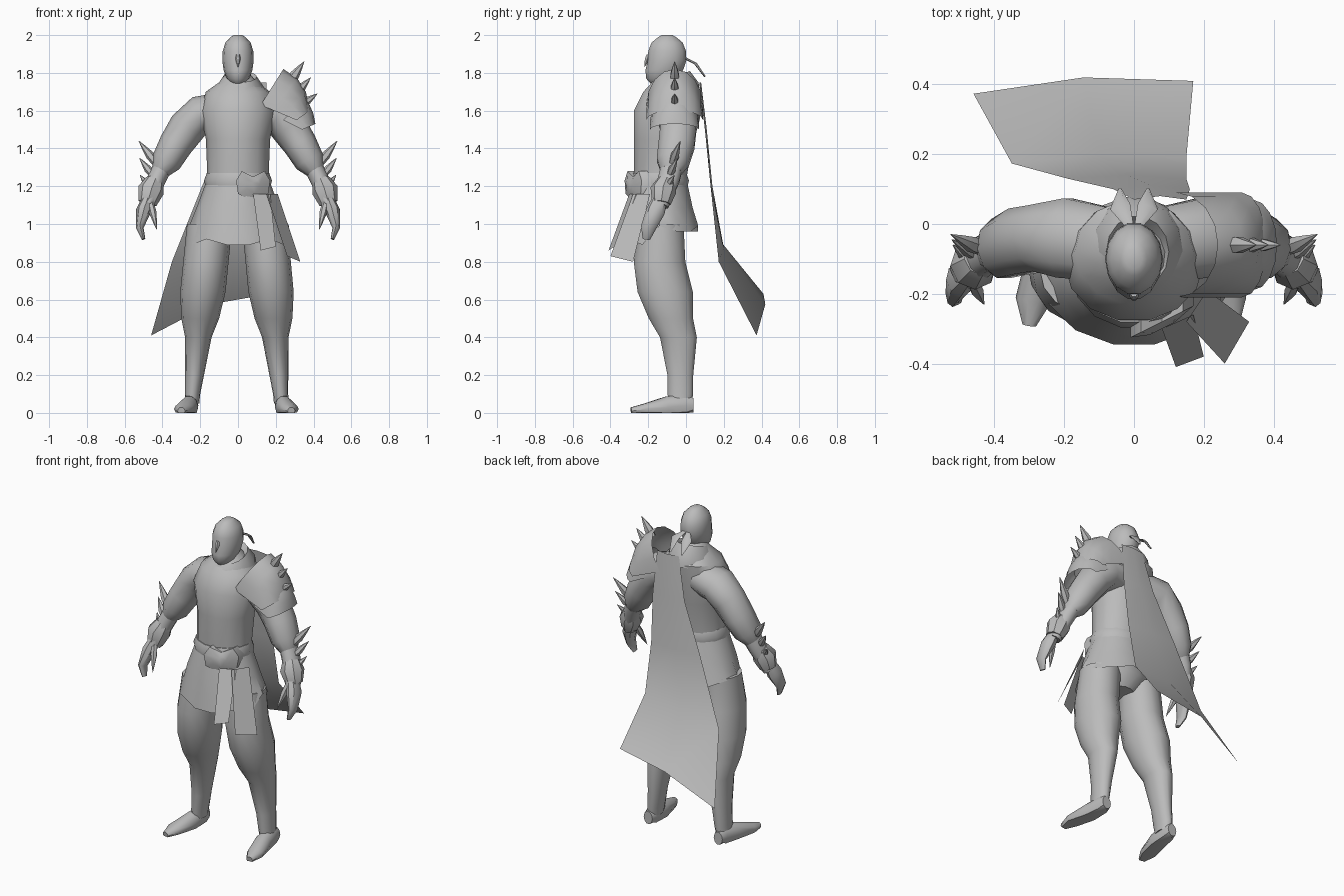
import bpy
import bmesh
from math import sin, cos, pi, radians
from mathutils import Vector

default_cube = bpy.data.objects.get("Cube")
if default_cube:
    bpy.data.objects.remove(default_cube, do_unlink=True)

grey = (.5, .5, .5, 1)
plain_grey = bpy.data.materials.new("plain grey")
plain_grey.use_nodes = True
plain_grey.diffuse_color = grey
plain_grey.node_tree.nodes["Principled BSDF"].inputs["Base Color"].default_value = grey


def loft(name, rows, closed=True, capped=True):
    """Skin a list of point rows into a smooth object with sharp creases."""
    bm = bmesh.new()
    grid = [[bm.verts.new(point) for point in row] for row in rows]
    count = len(grid[0])
    for lower, upper in zip(grid, grid[1:]):
        for i in range(count if closed else count - 1):
            following = (i + 1) % count
            bm.faces.new((lower[i], lower[following], upper[following], upper[i]))
    if closed and capped:
        bm.faces.new(grid[0])
        bm.faces.new(grid[-1])
    bmesh.ops.recalc_face_normals(bm, faces=bm.faces)
    mesh = bpy.data.meshes.new(name)
    bm.to_mesh(mesh)
    bm.free()
    mesh.materials.append(plain_grey)
    mesh.shade_smooth()
    mesh.set_sharp_from_angle(angle=radians(42))
    part = bpy.data.objects.new(name, mesh)
    bpy.context.collection.objects.link(part)


def ring(x, y, z, width, depth, tilt=0, sides=14):
    """Level ellipse, optionally rising towards the back."""
    turns = [2 * pi * i / sides for i in range(sides)]
    return [Vector((x + width * cos(turn), y + depth * sin(turn), z + tilt * sin(turn)))
            for turn in turns]


def tube(name, path, side=1, sides=10):
    """Elliptic tube along a path of (x, y, z, width, depth)."""
    centres = [Vector((x * side, y, z)) for x, y, z, width, depth in path]
    overall = (centres[-1] - centres[0]).normalized()
    reference = Vector((0, 0, 1)) if abs(overall.y) > .7 else Vector((0, 1, 0))
    last = len(path) - 1
    rows = []
    for k, (centre, section) in enumerate(zip(centres, path)):
        tangent = (centres[min(k + 1, last)] - centres[max(k - 1, 0)]).normalized()
        across = reference.cross(tangent).normalized()
        through = tangent.cross(across)
        width, depth = section[-2:]
        row = [centre + across * corner.x * width + through * corner.y * depth
               for corner in ring(0, 0, 0, 1, 1, sides=sides)]
        for point in row:
            point.z = max(point.z, 0)
        rows.append(row)
    loft(name, rows)


def spike(name, base, offset, radius, side=1):
    """Slightly bellied thorn that starts just inside its base."""
    base, offset = Vector(base), Vector(offset)
    profile = ((-.1, .8), (.3, 1), (.7, .5), (1, .05))
    path = [(*(base + offset * along), radius * swell, radius * swell)
            for along, swell in profile]
    tube(name, path, side, sides=6)


def arch(low_x, low_z, top_x, top_z, half_depth, sides=8):
    """Half loop from front to back over the shoulder."""
    turns = [pi * i / sides for i in range(sides + 1)]
    return [(low_x + (top_x - low_x) * sin(turn),
             -.06 - half_depth * cos(turn),
             low_z + (top_z - low_z) * sin(turn)) for turn in turns]


def shoulder_plate(name, inner, outer, half_depth, bulge):
    """Domed plate blended between its inner and outer arches."""
    inner, outer = Vector(inner), Vector(outer)
    rows = []
    for step in range(4):
        blend = step / 3
        edge = inner.lerp(outer, blend)
        puff = bulge * sin(pi * blend)
        rows.append(arch(edge[0], edge[1], edge[2] + puff, edge[3] + puff, half_depth))
    loft(name, rows, closed=False)


# Torso from crotch to neck
loft("torso", [ring(0, *section) for section in (
    (-.13, .92, .08, .08), (-.13, 1, .19, .13), (-.14, 1.2, .16, .14),
    (-.12, 1.45, .17, .16), (-.11, 1.6, .2, .17), (-.08, 1.7, .17, .15),
    (-.08, 1.75, .1, .1), (-.08, 1.8, .06, .06))])

# Head: rounded block whose chin slides forward and narrows
head_rows = []
for step in range(9):
    height = -cos(pi * step / 8)
    girth = max(1 - abs(height) ** 3, .08) ** .5
    narrowing = 1 + .15 * min(height, 0)
    shift = .04 * min(height, 0)
    head_rows.append(ring(0, shift - .1, 1.865 + .135 * height,
                          .083 * girth * narrowing, .105 * girth))
loft("head", head_rows)
spike("nose", (0, -.2, 1.89), (0, -.02, -.06), .014)

# Wrapped collar, folded inward at the top
loft("collar", [ring(.01, -.08, height, radius, radius * 1.15, tilt=.03)
                for height, radius in ((1.66, .14), (1.72, .13), (1.78, .09), (1.74, .06))],
     capped=False)

# Belt and flared skirt with a ragged hem
loft("belt", [ring(0, -.14, height, radius, radius - .02)
              for height, radius in ((1.19, .17), (1.23, .18), (1.27, .165))])
skirt_rows = [ring(0, -.14, 1.22 - .27 * flare, .17 + .1 * flare, .15 + .06 * flare)
              for flare in (0, .5, 1)]
for i, point in enumerate(skirt_rows[-1]):
    facing_front = point.y < -.2
    point.z += (-.05 if facing_front else .02) + (.02 if i % 3 == 0 else -.01)
loft("skirt", skirt_rows, capped=False)

# Loose cloth flaps hanging at the front left
for name, top_left, top_right, bottom_left, bottom_right in (
        ("front_flap", (.08, -.3, 1.16), (.17, -.26, 1.16), (.12, -.41, .86), (.2, -.38, .88)),
        ("side_flap", (.15, -.28, 1.16), (.21, -.19, 1.16), (.26, -.4, .83), (.33, -.28, .8))):
    loft(name, [(top_left, top_right), (bottom_left, bottom_right)], closed=False)

# Heart-shaped buckle, turned to follow the belt, with a raised middle
heart_half = [(.06, .08), (.09, .03), (.08, -.04)]
heart = ([(0, .05)] + heart_half + [(.02, -.09)]
         + [(-across, up) for across, up in reversed(heart_half)])


def buckle_row(scale, depth):
    return [(.08 + across * scale, across * scale / 2 - .28 - depth, 1.2 + up * scale)
            for across, up in heart]


loft("buckle", [buckle_row(1, -.05), buckle_row(1, 0), buckle_row(.4, .02)])

# Cape sweeping down and out behind, its right corner hanging lowest
cape_rows = []
for right, left, back, height, slant in (
        (0, .15, .07, 1.75, 0), (-.06, .16, .1, 1.5, 0), (-.19, .15, .13, 1.2, 0),
        (-.35, .15, .19, .85, .05), (-.46, .17, .41, .52, .11)):
    middle = (right + left) / 2
    cape_rows.append([(right, back - slant / 3, height - slant),
                      (middle, back + .01, height + slant / 2),
                      (left, back, height + slant)])
loft("cape", cape_rows, closed=False)

# Mirrored parts
for side, label in ((-1, "right"), (1, "left")):
    # Legs slope outward to the ankles
    stance = side if label == "right" else side * .94
    loft(label + "_leg", [
        ring(stance * (.25 - .1 * height), back, height, width, depth)
        for height, back, width, depth in (
            (1, -.13, .12, .12), (.8, -.14, .12, .14), (.64, -.11, .12, .15),
            (.5, -.08, .1, .12), (.4, -.04, .07, .1), (.2, -.03, .05, .07),
            (.1, -.03, .04, .07), (.05, -.03, .04, .06))])
    tube(label + "_foot", [
        (.25, .04, .04, .03, .04), (.25, 0, .04, .04, .06), (.26, -.1, .03, .05, .06),
        (.29, -.22, .02, .05, .03), (.3, -.29, .01, .02, .02)], stance)

    # Arms: puffed sleeve, forearm, flared cuff and curled hand
    tube(label + "_sleeve", [
        (.07, -.06, 1.6, .1, .11), (.2, -.04, 1.58, .1, .12), (.27, -.04, 1.51, .1, .1),
        (.33, -.05, 1.42, .09, .1), (.38, -.07, 1.33, .08, .09), (.41, -.08, 1.28, .05, .06)],
        side)
    tube(label + "_forearm", [
        (.39, -.07, 1.32, .05, .06), (.43, -.09, 1.24, .05, .06), (.48, -.14, 1.1, .04, .05)],
        side)
    tube(label + "_cuff", [
        (.44, -.1, 1.23, .05, .05), (.46, -.12, 1.18, .07, .07), (.48, -.13, 1.11, .05, .05)],
        side, sides=8)
    tube(label + "_hand", [
        (.48, -.14, 1.13, .03, .04), (.5, -.16, 1.07, .04, .05), (.52, -.2, .98, .02, .04),
        (.5, -.21, .92, .01, .02)], side, sides=8)
    spike(label + "_thumb", (.46, -.17, 1.1), (-.03, -.06, -.13), .02, side)
    for k in range(3):
        spike(f"{label}_arm_spike_{k + 1}",
              (.44 + .017 * k, -.07 - .015 * k, 1.33 - .065 * k),
              (.085 - .02 * k, .04, .11 - .025 * k), .024 - .003 * k, side)

    # Trailing headband ends
    tube(label + "_headband_tail", [
        (.01, -.01, 1.88, .01, .005), (.04, .05, 1.85, .03, .005), (.04, .1, 1.78, .005, .005)],
        side, sides=6)

# Layered shoulder guard on the left, with its row of spikes
shoulder_plate("upper_shoulder_plate", (.12, 1.63, .24, 1.82), (.31, 1.55, .38, 1.6), .15, .03)
shoulder_plate("lower_shoulder_plate", (.24, 1.55, .35, 1.67), (.34, 1.5, .41, 1.53), .13, .01)
for k in range(3):
    spike(f"shoulder_spike_{k + 1}", (.28 + .035 * k, -.06, 1.76 - .06 * k),
          (.07, 0, .1 - .025 * k), .026 - .003 * k)
